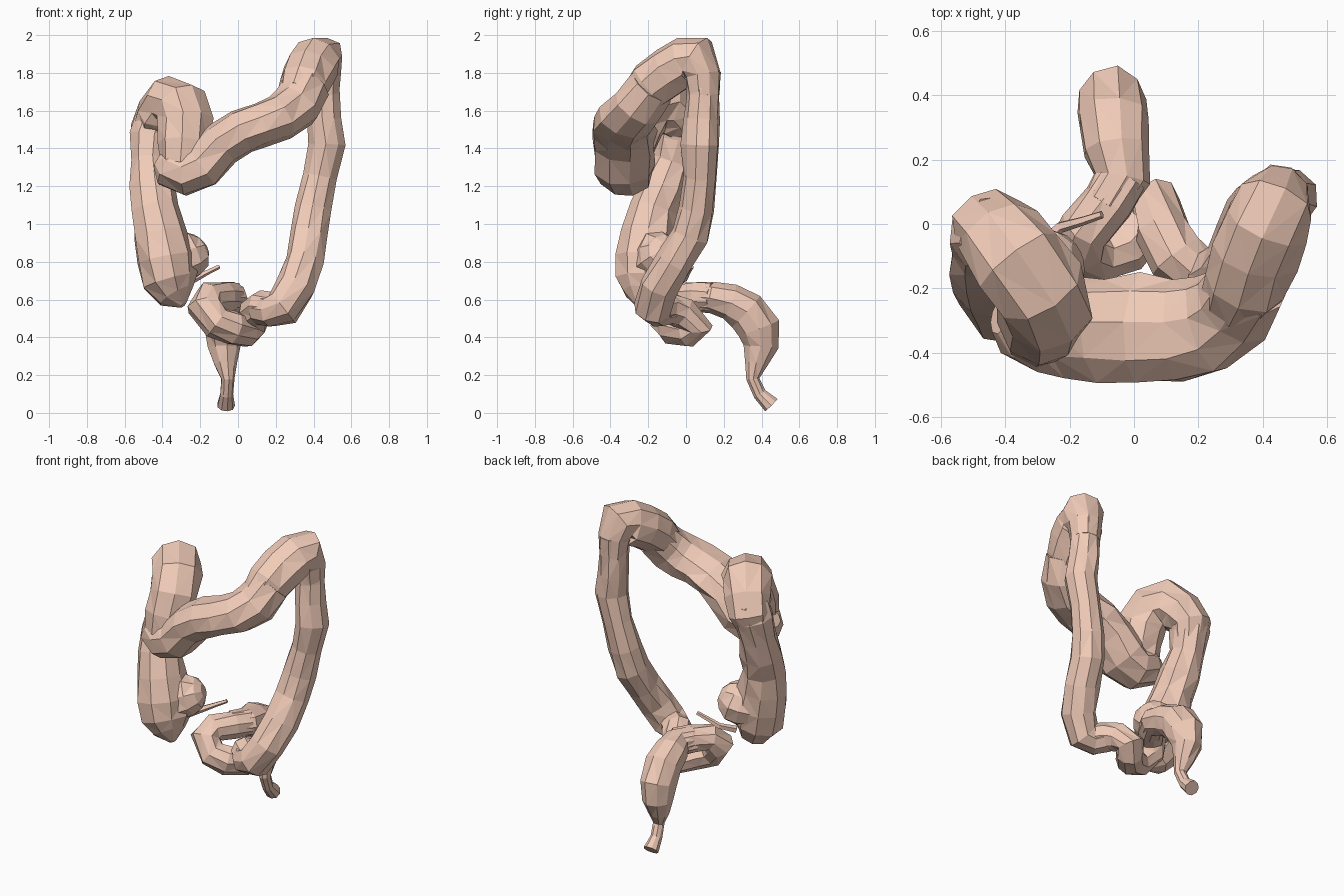
import bpy, bmesh, math, random
from mathutils import Vector

random.seed(4)
mat = bpy.data.materials.new("flesh")
mat.diffuse_color = (0.88, 0.60, 0.48, 1)


def tube(name, pts, sides=9, jitter=0.07):
    """Faceted tube through (x, y, z, radius[, y stretch]) points."""
    P = [Vector(p[:3]) for p in pts]
    n = len(P)
    bm = bmesh.new()
    rings, u, last = [], None, None
    for i, p in enumerate(pts):
        a = (P[i] - P[i - 1]).normalized() if i else (P[1] - P[0]).normalized()
        b = (P[i + 1] - P[i]).normalized() if i < n - 1 else a
        t = (a + b).normalized()
        if u is None:
            u = t.orthogonal().normalized()
        else:
            u = last.rotation_difference(t) @ u
            u = (u - t * u.dot(t)).normalized()
        last = t
        v = t.cross(u)
        sy = p[4] if len(p) > 4 else 1
        ring = []
        for k in range(sides):
            ang = 2 * math.pi * k / sides
            r = p[3] * (1.03 + random.uniform(-jitter, jitter))
            o = (u * math.cos(ang) + v * math.sin(ang)) * r
            o.y *= sy
            ring.append(bm.verts.new(P[i] + o))
        rings.append(ring)
    for r0, r1 in zip(rings, rings[1:]):
        for k in range(sides):
            j = (k + 1) % sides
            bm.faces.new((r0[k], r0[j], r1[j], r1[k]))
    bm.faces.new(rings[0][::-1])
    bm.faces.new(rings[-1])
    bmesh.ops.triangulate(bm, faces=bm.faces[:])
    bmesh.ops.recalc_face_normals(bm, faces=bm.faces[:])
    me = bpy.data.meshes.new(name)
    bm.to_mesh(me)
    bm.free()
    ob = bpy.data.objects.new(name, me)
    bpy.context.collection.objects.link(ob)
    me.materials.append(mat)
    return ob


# Blind pouch and ascending limb
tube("ascending_colon", [
    (-.29, -.25, .57, .02), (-.33, -.23, .62, .10), (-.36, -.22, .70, .145),
    (-.385, -.21, .82, .155), (-.41, -.20, .95, .14), (-.44, -.17, 1.08, .125),
    (-.455, -.12, 1.20, .12), (-.465, -.07, 1.33, .105), (-.455, -.03, 1.46, .115),
    (-.43, -.03, 1.55, .11)])

# Right bend, arching forward and down
tube("right_flexure", [
    (-.46, -.04, 1.38, .09), (-.445, -.01, 1.49, .12), (-.41, -.05, 1.57, .135),
    (-.36, -.12, 1.64, .145), (-.30, -.20, 1.62, .145), (-.275, -.26, 1.53, .14),
    (-.28, -.30, 1.42, .135), (-.29, -.32, 1.32, .12), (-.29, -.32, 1.24, .09)])

# Transverse limb, deeper than it is tall
tube("transverse_colon", [
    (-.42, -.29, 1.34, .05), (-.37, -.30, 1.31, .11), (-.28, -.32, 1.27, .13, 1.1),
    (-.19, -.33, 1.31, .13, 1.2), (-.09, -.33, 1.42, .12, 1.35),
    (.02, -.33, 1.49, .115, 1.45), (.13, -.33, 1.53, .115, 1.4),
    (.23, -.31, 1.565, .125, 1.2), (.31, -.26, 1.63, .13), (.36, -.18, 1.73, .12)])

# Left bend at the top
tube("left_flexure", [
    (.32, -.24, 1.67, .11), (.35, -.18, 1.74, .13), (.375, -.09, 1.81, .135),
    (.41, 0, 1.86, .13), (.44, .06, 1.875, .12), (.45, .09, 1.79, .095),
    (.455, .095, 1.68, .085)])

# Descending limb
tube("descending_colon", [
    (.45, .09, 1.80, .09), (.45, .095, 1.68, .085), (.455, .085, 1.55, .09),
    (.475, .08, 1.42, .10), (.435, .075, 1.25, .085), (.40, .055, 1.08, .095),
    (.375, .02, .94, .10), (.35, -.06, .80, .10), (.305, -.14, .67, .10),
    (.24, -.17, .56, .10), (.17, -.15, .54, .085), (.12, -.09, .55, .08)])

# Looped lower segment
tube("sigmoid_colon", [
    (.20, -.16, .55, .085), (.13, -.10, .56, .085), (.09, -.02, .53, .085),
    (.075, .06, .46, .08), (.045, .01, .43, .08), (-.03, -.07, .45, .085),
    (-.11, -.10, .48, .085), (-.175, -.07, .56, .09), (-.15, -.02, .61, .08),
    (-.08, .07, .615, .08), (-.03, .15, .61, .08)])

# Rectum tapering to the outlet
tube("rectum", [
    (-.09, .06, .615, .075), (-.04, .14, .61, .085), (-.06, .23, .59, .10),
    (-.065, .32, .54, .11), (-.07, .385, .45, .11), (-.075, .395, .35, .09),
    (-.065, .37, .26, .06), (-.055, .355, .18, .035), (-.06, .39, .10, .035),
    (-.065, .45, .04, .045)])

# Small-bowel stump and appendix
tube("ileum_stump", [
    (-.40, -.18, .80, .10), (-.31, -.15, .82, .13), (-.25, -.13, .84, .125),
    (-.20, -.11, .86, .09), (-.175, -.10, .87, .04)])
tube("appendix", [
    (-.30, -.08, .68, .022), (-.23, -.01, .71, .018), (-.16, .01, .745, .014),
    (-.10, .03, .775, .012)], 5)
